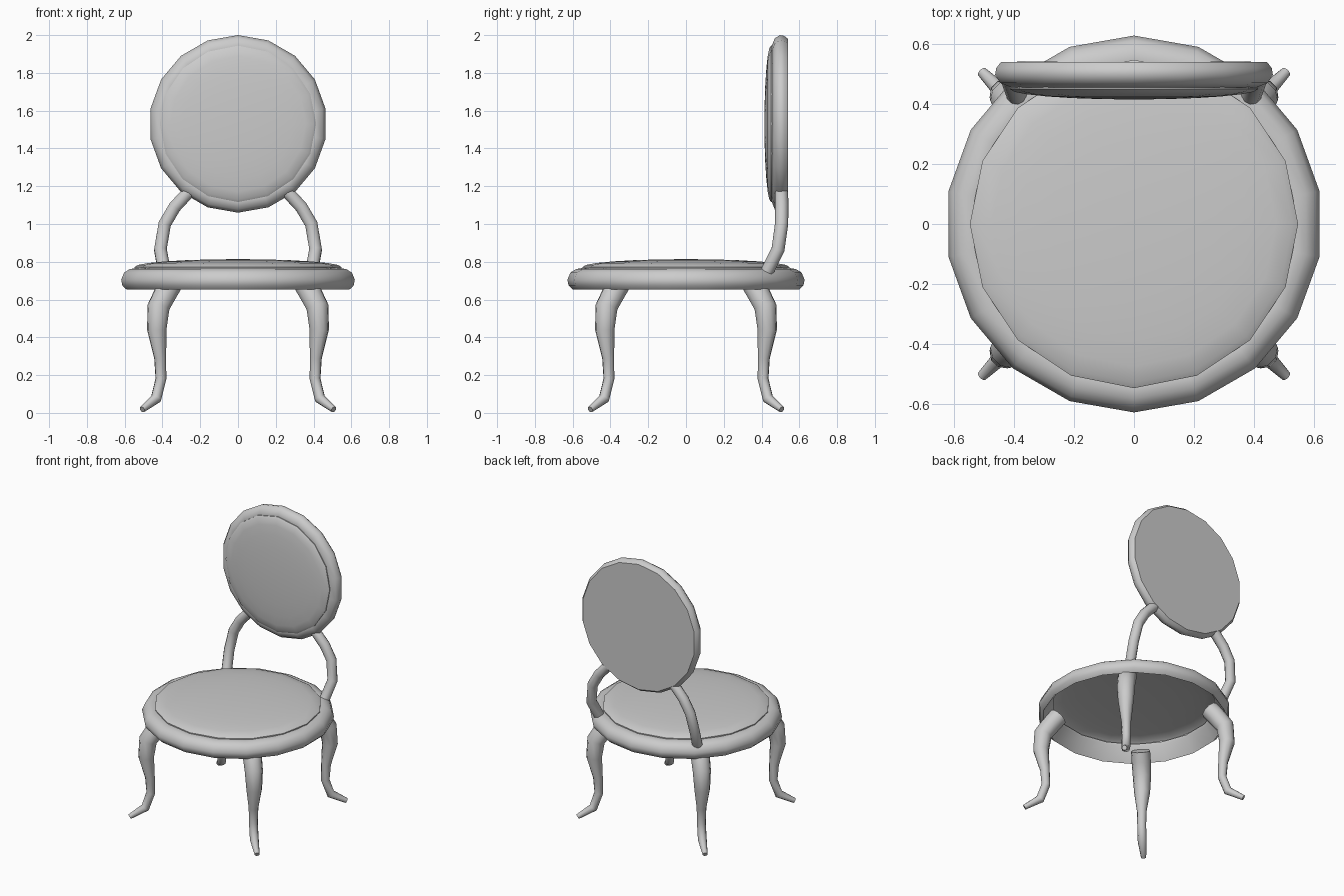
import bpy
import bmesh
from math import pi, sin, cos, radians

if "Cube" in bpy.data.objects:
    bpy.data.objects.remove(bpy.data.objects["Cube"], do_unlink=True)

# One plain grey for the whole chair
grey = bpy.data.materials.new("pale_grey")
grey.use_nodes = True
grey.diffuse_color = (0.6, 0.6, 0.6, 1)
grey.node_tree.nodes["Principled BSDF"].inputs["Base Color"].default_value = (0.6, 0.6, 0.6, 1)


def smooth(obj, degrees):
    bpy.ops.object.select_all(action='DESELECT')
    obj.select_set(True)
    bpy.context.view_layer.objects.active = obj
    bpy.ops.object.shade_smooth_by_angle(angle=radians(degrees))


def lathe(name, profile, sides, closed=False):
    """Revolve (radius, height) points about z, with a corner on the y axis."""
    bm = bmesh.new()
    rings = []
    for r, z in profile:
        if r == 0:
            rings.append([bm.verts.new((0, 0, z))] * sides)
        else:
            angles = [pi / 2 + 2 * pi * i / sides for i in range(sides)]
            rings.append([bm.verts.new((r * cos(a), r * sin(a), z)) for a in angles])
    pairs = list(zip(rings, rings[1:]))
    if closed:
        pairs.append((rings[-1], rings[0]))
    for low, high in pairs:
        for i in range(sides):
            j = (i + 1) % sides
            corners = list(dict.fromkeys((low[i], low[j], high[j], high[i])))
            bm.faces.new(corners)
    bmesh.ops.recalc_face_normals(bm, faces=bm.faces)
    mesh = bpy.data.meshes.new(name)
    bm.to_mesh(mesh)
    bm.free()
    mesh.materials.append(grey)
    obj = bpy.data.objects.new(name, mesh)
    bpy.context.collection.objects.link(obj)
    smooth(obj, 45)
    return obj


def tube(name, points, radii):
    """Round tapered tube along a path, turned into a mesh."""
    curve = bpy.data.curves.new(name, 'CURVE')
    curve.dimensions = '3D'
    curve.bevel_depth = 1
    curve.bevel_resolution = 3
    curve.use_fill_caps = True
    spline = curve.splines.new('POLY')
    spline.points.add(len(points) - 1)
    for p, co, r in zip(spline.points, points, radii):
        p.co = (*co, 1)
        p.radius = r
    curve.materials.append(grey)
    obj = bpy.data.objects.new(name, curve)
    bpy.context.collection.objects.link(obj)
    bpy.ops.object.select_all(action='DESELECT')
    obj.select_set(True)
    bpy.context.view_layer.objects.active = obj
    bpy.ops.object.convert(target='MESH')
    smooth(bpy.context.object, 60)


def dome(radius, edge, rise):
    """Cushion profile: short side and shallow crown, open underneath."""
    crown = [(radius * cos(t * pi / 12), edge + rise * sin(t * pi / 12)) for t in range(6)]
    return [(radius, edge - 0.012)] + crown + [(0, edge + rise)]


# Seat: rounded rim, hollowed underneath, with a domed cushion
lathe("seat_rim", [(0.598, 0.652), (0.622, 0.675), (0.628, 0.705), (0.612, 0.743),
                   (0.582, 0.761), (0.55, 0.767), (0.53, 0.762), (0.535, 0.745)],
      18, closed=True)
lathe("seat_cushion", dome(0.547, 0.773, 0.041), 16)

# Backrest: rounded rim with a flat rear, cushion facing forward
rim = lathe("backrest_rim", [(0, 0), (0.45, 0), (0.466, 0.02), (0.47, 0.043),
                             (0.453, 0.07), (0.415, 0.085), (0.39, 0.078)], 18)
cushion = lathe("backrest_cushion", dome(0.414, 0.09, 0.035), 16)
for part in (rim, cushion):
    part.rotation_euler.x = pi / 2
    part.location = (0, 0.54, 1.53)

# Curved supports between the seat and backrest
support = [(0.22, 0.505, 1.195), (0.27, 0.506, 1.16), (0.335, 0.507, 1.09),
           (0.388, 0.506, 1.0), (0.411, 0.487, 0.865), (0.39, 0.43, 0.75)]
for side, sx in (("left", 1), ("right", -1)):
    tube(side + "_back_support", [(sx * x, y, z) for x, y, z in support],
         [0.035] * len(support))

# Four S-curved legs splayed on the diagonals: (offset, height, thickness)
leg = [(0.35, 0.69, 0.062), (0.38, 0.64, 0.063), (0.421, 0.56, 0.06), (0.43, 0.44, 0.052),
       (0.412, 0.29, 0.032), (0.408, 0.18, 0.029), (0.434, 0.075, 0.029), (0.507, 0.018, 0.017)]
for side, sx in (("left", 1), ("right", -1)):
    for end, sy in (("front", -1), ("back", 1)):
        tube(f"{end}_{side}_leg", [(sx * d, sy * d, z) for d, z, r in leg],
             [r for d, z, r in leg])
